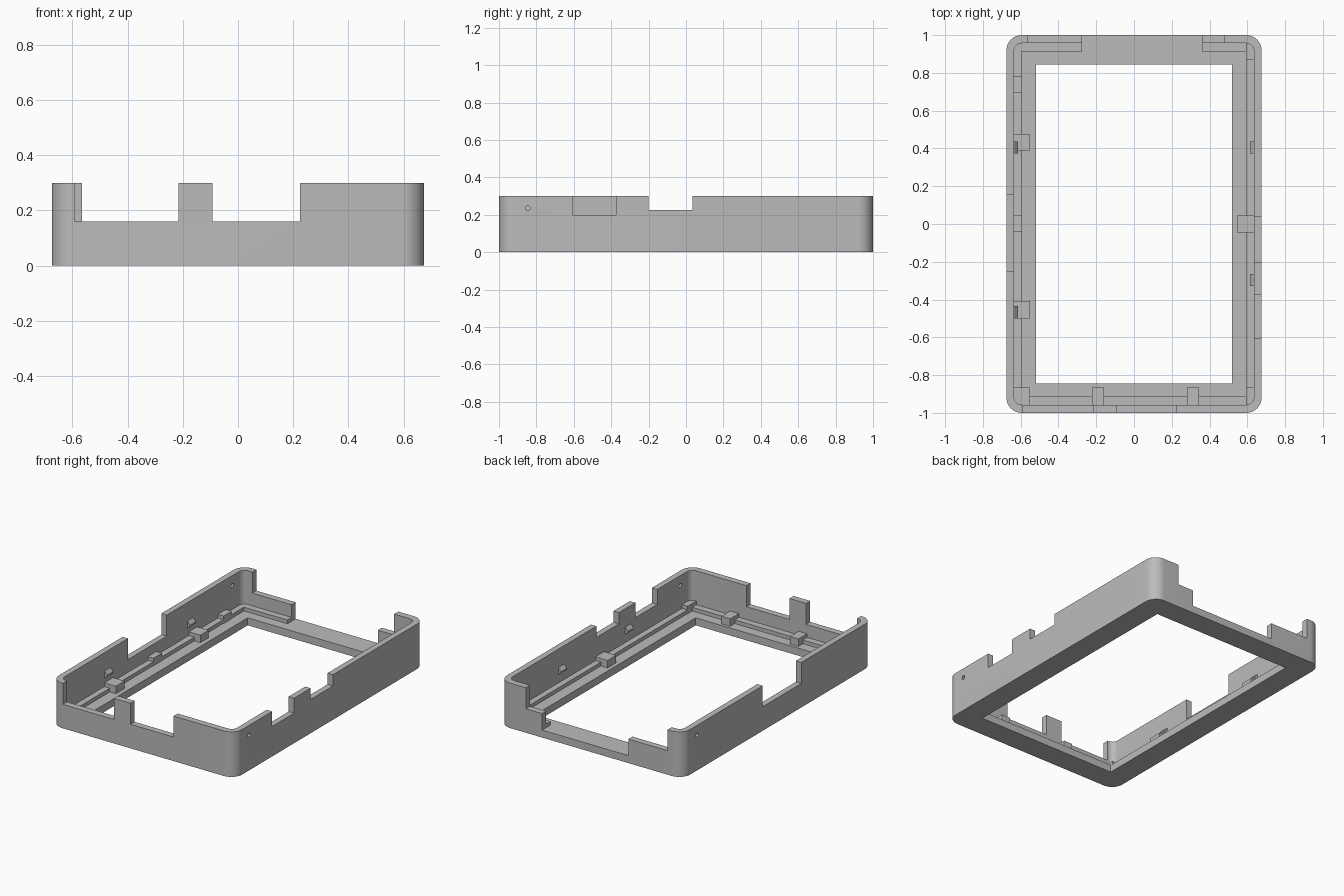
import bpy, bmesh, math
from mathutils import Vector

cube = bpy.data.objects.get("Cube")
if cube:
    bpy.data.objects.remove(cube, do_unlink=True)

grey = bpy.data.materials.new("plain grey")
grey.use_nodes = True
grey.diffuse_color = (0.5, 0.5, 0.5, 1)
grey.node_tree.nodes["Principled BSDF"].inputs["Base Color"].default_value = (0.5, 0.5, 0.5, 1)


def prism(name, base, offset):
    """Extrude a flat outline of points along an offset."""
    bm = bmesh.new()
    face = bm.faces.new([bm.verts.new(p) for p in base])
    out = bmesh.ops.extrude_face_region(bm, geom=[face])
    moved = [v for v in out["geom"] if isinstance(v, bmesh.types.BMVert)]
    bmesh.ops.translate(bm, verts=moved, vec=offset)
    bmesh.ops.recalc_face_normals(bm, faces=bm.faces)
    mesh = bpy.data.meshes.new(name)
    bm.to_mesh(mesh)
    bm.free()
    mesh.materials.append(grey)
    ob = bpy.data.objects.new(name, mesh)
    bpy.context.collection.objects.link(ob)
    return ob


def box(name, x0, x1, y0, y1, z0, z1):
    base = [(x0, y0, z0), (x1, y0, z0), (x1, y1, z0), (x0, y1, z0)]
    return prism(name, base, (0, 0, z1 - z0))


def rounded(name, hx, hy, r, z0, z1, steps=12):
    """Rounded rectangular slab centred on the origin."""
    pts = []
    for i, (sx, sy) in enumerate([(1, 1), (-1, 1), (-1, -1), (1, -1)]):
        for k in range(steps + 1):
            a = (i + k / steps) * math.pi / 2
            pts.append((sx * (hx - r) + r * math.cos(a),
                        sy * (hy - r) + r * math.sin(a), z0))
    return prism(name, pts, (0, 0, z1 - z0))


def cut(target, cutter):
    mod = target.modifiers.new("cut", 'BOOLEAN')
    mod.operation = 'DIFFERENCE'
    mod.solver = 'EXACT'
    mod.object = cutter
    bpy.context.view_layer.objects.active = target
    bpy.ops.object.modifier_apply(modifier=mod.name)
    bpy.data.objects.remove(cutter, do_unlink=True)


PLATE, LEDGE, STEP, LOW, TOP = 0.05, 0.075, 0.1, 0.16, 0.3
OVER = 0.4

# Frame shell: bezel plate, stepped ledge and thin outer wall
shell = rounded("frame_shell", 0.675, 1.0, 0.08, 0, TOP)
cut(shell, rounded("wall_pocket", 0.635, 0.957, 0.04, LEDGE, OVER))
cut(shell, box("ledge_pocket", -0.595, 0.595, -0.913, 0.913, PLATE, OVER))
cut(shell, box("window", -0.52, 0.52, -0.845, 0.845, -0.1, OVER))

# Openings in the front and back walls: x range, floor height
for x0, x1, z in [(-0.59, -0.215, LOW), (-0.092, 0.225, LOW)]:
    cut(shell, box("front_notch", x0, x1, -1.1, -0.93, z, OVER))
cut(shell, box("back_notch", -0.565, 0.48, 0.93, 1.1, LOW, OVER))
cut(shell, box("back_gap", -0.275, 0.36, 0.88, 1.1, PLATE, OVER))

# Openings in the side walls: side, y range, floor height
for side, y0, y1, z in [(1, -0.605, -0.373, 0.2), (1, -0.2, 0.036, 0.225),
                        (-1, -0.25, 0.157, LOW)]:
    xs = sorted((side * 0.61, side * 0.8))
    cut(shell, box("side_notch", *xs, y0, y1, z, OVER))

# Pin holes near opposite corners
for side in (1, -1):
    ring = [(side * 0.6, -side * 0.846 + 0.013 * math.cos(a), 0.235 + 0.013 * math.sin(a))
            for a in [k * math.tau / 16 for k in range(16)]]
    cut(shell, prism("pin_hole", ring, (side * 0.2, 0, 0)))

# Support blocks standing on the plate: x and y ranges
for name, x0, x1, y0, y1 in [
        ("side_block", -0.637, -0.55, 0.39, 0.477),
        ("side_block", -0.637, -0.55, -0.5, -0.408),
        ("side_block", 0.545, 0.637, -0.044, 0.046),
        ("corner_block", -0.637, -0.55, -0.959, -0.865),
        ("front_block", -0.222, -0.16, -0.959, -0.865),
        ("front_block", 0.28, 0.345, -0.959, -0.865),
        ("ledge_block", -0.637, -0.593, -0.042, 0.048),
        ("ledge_block", -0.637, -0.593, 0.695, 0.78),
        ("ledge_block", 0.593, 0.637, 0.868, 0.959),
        ("ledge_block", 0.593, 0.637, -0.959, -0.865)]:
    box(name, x0, x1, y0, y1, PLATE - 0.005, STEP)

# Small wedge clips on the inside of the side walls
for side, y in [(-1, 0.405), (-1, -0.465), (1, 0.405), (1, -0.297)]:
    profile = [(0.637, 0.13), (0.615, 0.145), (0.615, 0.155), (0.637, 0.18)]
    prism("wall_clip", [(side * x, y - 0.031, z) for x, z in profile], (0, 0.062, 0))

# Smooth the rounded corners and keep hard edges
bpy.ops.object.select_all(action='DESELECT')
shell.select_set(True)
bpy.context.view_layer.objects.active = shell
bpy.ops.object.shade_smooth_by_angle(angle=math.radians(30))
